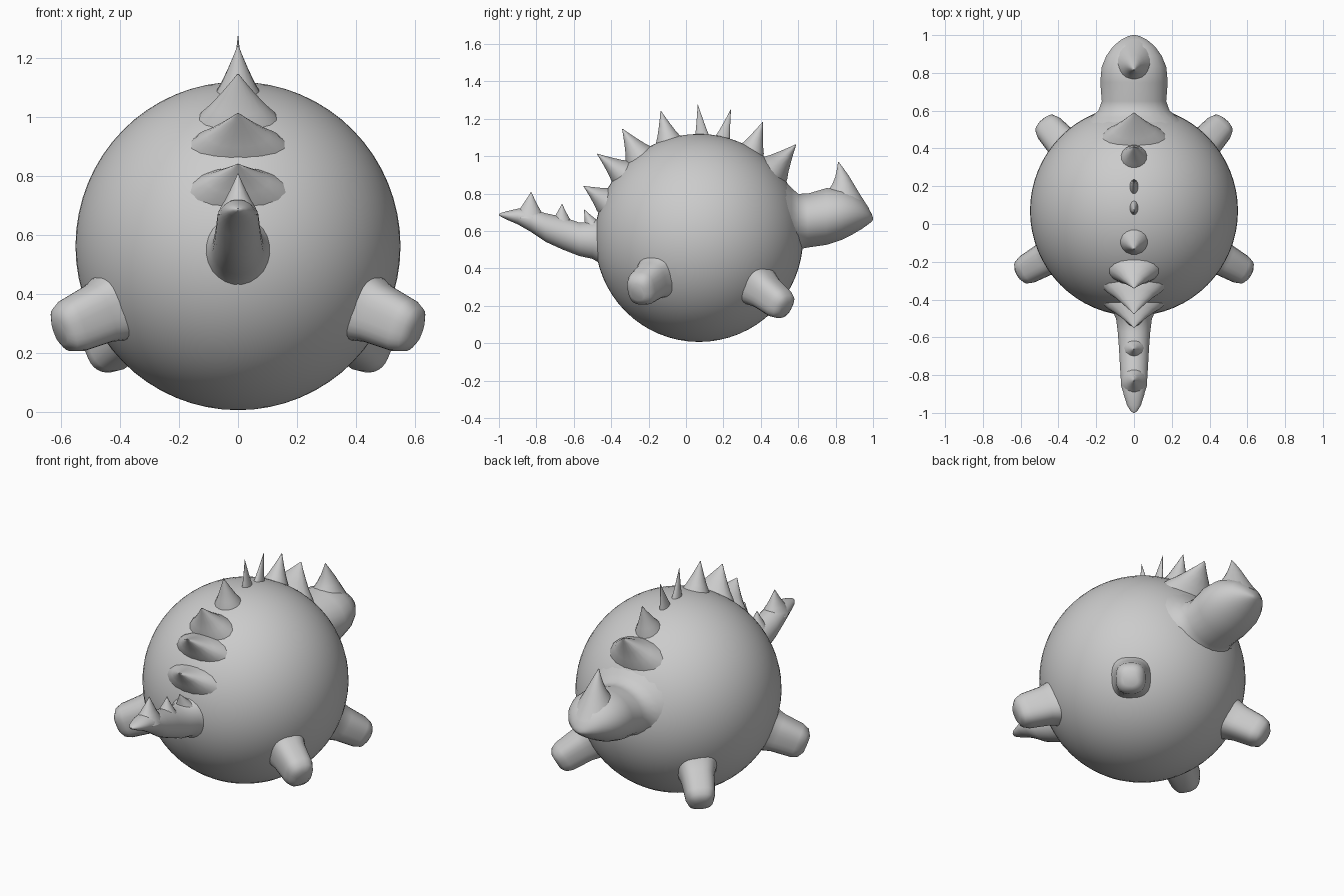
import bpy, bmesh, math
from mathutils import Vector

X = Vector((1, 0, 0))
C, R = Vector((0, 0.07, 0.5625)), 0.556


def finish(name, bm, angle=50):
    bmesh.ops.recalc_face_normals(bm, faces=bm.faces[:])
    me = bpy.data.meshes.new(name)
    bm.to_mesh(me)
    bm.free()
    ob = bpy.data.objects.new(name, me)
    bpy.context.collection.objects.link(ob)
    bpy.ops.object.select_all(action='DESELECT')
    ob.select_set(True)
    bpy.context.view_layer.objects.active = ob
    bpy.ops.object.shade_smooth_by_angle(angle=math.radians(angle))
    return ob


def loft(name, sections, axis, side=X, power=1.0, n=24, angle=50):
    """Skin elliptical rings: (centre, side radius, up radius)."""
    axis = Vector(axis).normalized()
    side = Vector(side).normalized()
    up = axis.cross(side).normalized()
    bm = bmesh.new()
    rings = []
    for p, a, b in sections:
        ring = []
        for i in range(n):
            t = 2 * math.pi * (i + 0.5) / n
            c, s = math.cos(t), math.sin(t)
            c = math.copysign(abs(c) ** power, c)
            s = math.copysign(abs(s) ** power, s)
            ring.append(bm.verts.new(Vector(p) + side * a * c + up * b * s))
        rings.append(ring)
    for r0, r1 in zip(rings, rings[1:]):
        for i in range(n):
            j = (i + 1) % n
            bm.faces.new((r0[i], r0[j], r1[j], r1[i]))
    bm.faces.new(rings[0])
    bm.faces.new(rings[-1])
    return finish(name, bm, angle)


def spike(name, base, tip, wide, long):
    base, tip = Vector((0, *base)), Vector((0, *tip))
    d = tip - base
    prof = [(-0.25, 1.15), (0, 0.95), (0.2, 0.72), (0.5, 0.44), (0.8, 0.18), (1, 0.02)]
    loft(name, [(base + d * t, wide * k, long * k) for t, k in prof], d, n=16)


# round body
bm = bmesh.new()
bmesh.ops.create_uvsphere(bm, u_segments=64, v_segments=32, radius=R)
bmesh.ops.translate(bm, verts=bm.verts[:], vec=C)
bmesh.ops.scale(bm, verts=bm.verts[:], vec=(0.99, 1, 1))
finish("body", bm)

# head with snout, flared into the body
head = [(0.52, 0.64, 0.29, 0.24), (0.565, 0.645, 0.23, 0.185), (0.6, 0.65, 0.19, 0.15),
        (0.65, 0.655, 0.172, 0.145), (0.75, 0.677, 0.18, 0.153), (0.83, 0.688, 0.173, 0.138),
        (0.89, 0.692, 0.148, 0.112), (0.94, 0.69, 0.112, 0.08), (0.975, 0.68, 0.07, 0.045),
        (0.993, 0.67, 0.035, 0.02), (1.0, 0.665, 0.008, 0.006)]
loft("head", [((0, y, z), a, b) for y, z, a, b in head], (0, 1, 0))

# horn on the snout
horn = [(0.83, 0.72, 0.13, 0.15), (0.838, 0.80, 0.085, 0.09), (0.84, 0.85, 0.056, 0.058),
        (0.836, 0.89, 0.036, 0.038), (0.825, 0.935, 0.016, 0.017), (0.815, 0.968, 0.002, 0.002)]
loft("horn", [((0, y, z), a, b) for y, z, a, b in horn], (0, 0, 1))

# tail tapering to the front
tail = [(-0.40, 0.55, 0.16, 0.17), (-0.45, 0.55, 0.12, 0.13), (-0.5, 0.55, 0.096, 0.10),
        (-0.57, 0.555, 0.087, 0.09), (-0.66, 0.588, 0.08, 0.088), (-0.75, 0.618, 0.075, 0.077),
        (-0.83, 0.658, 0.07, 0.063), (-0.90, 0.677, 0.056, 0.042), (-0.96, 0.683, 0.037, 0.022),
        (-0.99, 0.686, 0.018, 0.01), (-1.0, 0.687, 0.004, 0.003)]
loft("tail", [((0, y, z), a, b) for y, z, a, b in tail], (0, -1, 0))

# spikes along the tail
for i, (b, t, w, l) in enumerate([((-0.50, 0.625), (-0.545, 0.715), 0.06, 0.05),
                                  ((-0.665, 0.655), (-0.663, 0.745), 0.055, 0.055),
                                  ((-0.835, 0.695), (-0.828, 0.808), 0.062, 0.075)]):
    spike(f"tail_spike_{i + 1}", b, t, w, l)

# row of spikes along the back: base (y, z), tip (y, z), half width, half length
back = [((-0.44, 0.77), (-0.548, 0.84), 0.15, 0.075),
        ((-0.355, 0.92), (-0.475, 1.012), 0.15, 0.075),
        ((-0.255, 1.01), (-0.34, 1.145), 0.13, 0.085),
        ((-0.095, 1.09), (-0.135, 1.242), 0.075, 0.072),
        ((0.085, 1.11), (0.063, 1.277), 0.024, 0.04),
        ((0.198, 1.10), (0.24, 1.25), 0.024, 0.042),
        ((0.355, 1.04), (0.41, 1.182), 0.07, 0.07),
        ((0.475, 0.935), (0.588, 1.062), 0.16, 0.095)]
for i, args in enumerate(back):
    spike(f"back_spike_{i + 1}", *args)

# four stubby legs, blunt and slightly boxy
prof = [(0, 1.55), (0.2, 1.22), (0.4, 1.06), (0.8, 0.95), (0.93, 0.8), (1, 0.48)]
for label, root, tip, w, h in [("front", (0.38, -0.135, 0.375), (0.605, -0.262, 0.272), 0.084, 0.098),
                               ("hind", (0.315, 0.36, 0.325), (0.475, 0.535, 0.185), 0.084, 0.088)]:
    for side, s in (("right", 1), ("left", -1)):
        a, b = (Vector((p[0] * s, p[1], p[2])) for p in (root, tip))
        d = b - a
        loft(f"{label}_leg_{side}", [(a + d * t, w * k, h * k) for t, k in prof], d,
             side=d.cross(Vector((0, 0, 1))), power=0.75)
